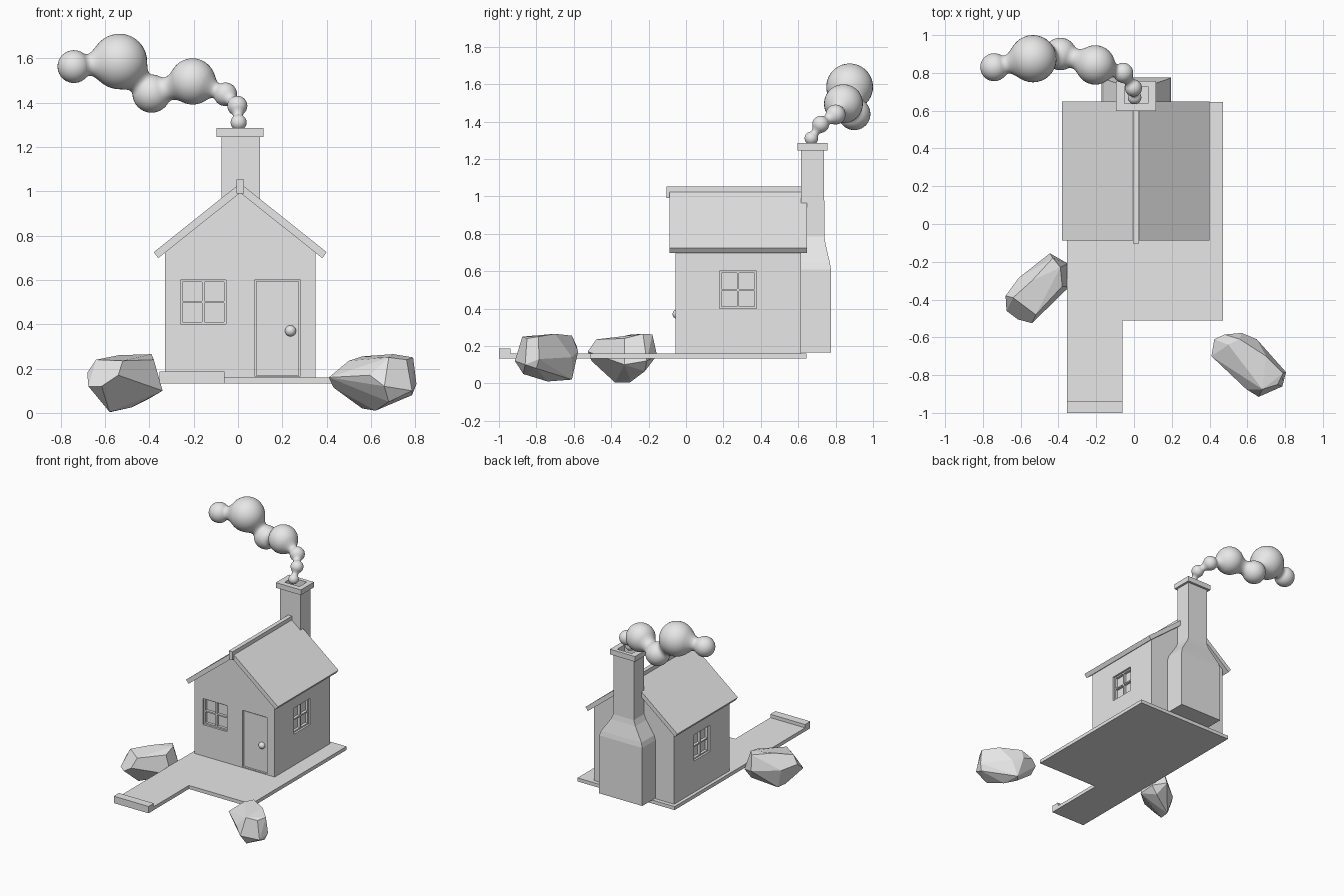
import bpy, bmesh
from math import sin, cos, pi, radians
from mathutils import Vector, Matrix

cube = bpy.data.objects.get("Cube")
if cube:
    bpy.data.objects.remove(cube, do_unlink=True)

grey = bpy.data.materials.new("plain grey")
grey.use_nodes = True
grey.diffuse_color = (0.8, 0.8, 0.8, 1)
grey.node_tree.nodes["Principled BSDF"].inputs["Base Color"].default_value = grey.diffuse_color


def finish(name, bm, smooth=False):
    bmesh.ops.recalc_face_normals(bm, faces=bm.faces)
    for face in bm.faces:
        face.smooth = smooth
    mesh = bpy.data.meshes.new(name)
    bm.to_mesh(mesh)
    bm.free()
    mesh.materials.append(grey)
    obj = bpy.data.objects.new(name, mesh)
    bpy.context.collection.objects.link(obj)
    return obj


def add_loft(bm, rings, caps=True):
    """Skin a row of point rings with quads."""
    rows = [[bm.verts.new(p) for p in ring] for ring in rings]
    count = len(rows[0])
    for low, high in zip(rows, rows[1:]):
        for i in range(count):
            j = (i + 1) % count
            bm.faces.new((low[i], low[j], high[j], high[i]))
    if caps:
        bm.faces.new(rows[0])
        bm.faces.new(rows[-1])


def loft(name, rings, caps=True):
    bm = bmesh.new()
    add_loft(bm, rings, caps)
    bmesh.ops.remove_doubles(bm, verts=bm.verts, dist=1e-5)
    return finish(name, bm)


def rect(x0, x1, y0, y1, z):
    return [(x0, y0, z), (x1, y0, z), (x1, y1, z), (x0, y1, z)]


def add_box(bm, low, high, frame=Matrix()):
    low, high = Vector(low), Vector(high)
    size = Matrix.Diagonal((*(high - low), 1))
    bmesh.ops.create_cube(bm, size=1, matrix=frame @ Matrix.Translation((low + high) / 2) @ size)


def box(name, low, high, frame=Matrix()):
    bm = bmesh.new()
    add_box(bm, low, high, frame)
    return finish(name, bm)


def gable(name, profile, y0, y1):
    return loft(name, [[(x + MID, y, z) for x, z in profile] for y in (y0, y1)])


def cut(target, cutter):
    mod = target.modifiers.new("cut", 'BOOLEAN')
    mod.operation, mod.solver, mod.object = 'DIFFERENCE', 'EXACT', cutter
    bpy.context.view_layer.objects.active = target
    bpy.ops.object.modifier_apply(modifier=mod.name)
    bpy.data.objects.remove(cutter, do_unlink=True)


MID = 0.01            # house centre line
HALF = 0.34           # half width of the house
FRONT, BACK = -0.055, 0.615
FLOOR = 0.16

# Deck with walkway and end step
deck = [(-0.355, -1), (-0.06, -1), (-0.06, -0.51), (0.47, -0.51), (0.47, 0.645), (-0.355, 0.645)]
loft("deck", [[(x, y, z) for x, y in deck] for z in (0.133, FLOOR)])
box("walkway_step", (-0.355, -1, FLOOR), (-0.06, -0.937, 0.186))

# House body
walls = gable("walls", [(-HALF, FLOOR), (HALF, FLOOR), (HALF, 0.725), (0, 0.995), (-HALF, 0.725)],
              FRONT, BACK)

# Roof and ridge
gable("roof", [(-0.39, 0.725), (-0.37, 0.698), (0, 0.993), (0.37, 0.698), (0.39, 0.725), (0, 1.036)],
      -0.087, 0.648)
box("roof_ridge", (MID - 0.016, -0.103, 0.99), (MID + 0.016, BACK, 1.053))


def window(name, place, angle, half):
    """Recessed four-pane window; local -y points out of the wall."""
    frame = Matrix.Translation(place) @ Matrix.Rotation(radians(angle), 4, 'Z')
    tall, bar, face, deep = 0.1, 0.01, 0.015, 0.035
    cut(walls, box("cutter", (-half, -0.05, -tall), (half, deep, tall), frame))
    bm = bmesh.new()
    for x in (-half, -bar / 2, half - bar):
        add_box(bm, (x, face, -tall), (x + bar, deep, tall), frame)
    for z in (-tall, -bar / 2, tall - bar):
        add_box(bm, (-half, face, z), (half, deep, z + bar), frame)
    finish(name, bm)


window("front_window", (-0.157, FRONT, 0.5), 0, 0.103)
window("left_window", (MID + HALF, 0.278, 0.5), 90, 0.098)
window("right_window", (MID - HALF, 0.278, 0.5), -90, 0.098)

# Door and knob
cut(walls, box("cutter", (0.075, -0.2, 0.166), (0.283, FRONT + 0.02, 0.6)))
box("door", (0.082, FRONT + 0.01, 0.169), (0.276, FRONT + 0.025, 0.593))
bm = bmesh.new()
bmesh.ops.create_uvsphere(bm, u_segments=20, v_segments=12, radius=0.025,
                          matrix=Matrix.Translation((0.237, FRONT + 0.008, 0.37)))
finish("door_knob", bm, True)

# Chimney with flared base and open flue
flue = (-0.05, 0.075, 0.637, 0.727)
sections = [(0.183, 0.775, 0.165), (0.183, 0.775, 0.61), (0.172, 0.769, 0.645),
            (0.105, 0.746, 0.745), (0.087, 0.74, 0.785), (0.087, 0.738, 1.245)]
rings = [rect(MID + 0.002 - w, MID + 0.002 + w, BACK, y, z) for w, y, z in sections]
loft("chimney", rings + [rect(*flue, 1.245), rect(*flue, 1.17)])
brim = (-0.096, 0.116, 0.597, 0.756)
loft("chimney_cap", [rect(*flue, 1.245), rect(*brim, 1.245), rect(*brim, 1.285),
                     rect(*flue, 1.285), rect(*flue, 1.245)], caps=False)

# Smoke: puffs joined by smooth necks
puffs = [((0.003, 0.67, 1.31), 0.036), ((-0.003, 0.72, 1.385), 0.045),
         ((-0.057, 0.8, 1.437), 0.053), ((-0.205, 0.842, 1.495), 0.104),
         ((-0.39, 0.9, 1.44), 0.086), ((-0.535, 0.875, 1.585), 0.125),
         ((-0.74, 0.83, 1.562), 0.074)]
bm = bmesh.new()
for place, radius in puffs:
    bmesh.ops.create_uvsphere(bm, u_segments=32, v_segments=20, radius=radius,
                              matrix=Matrix.Translation(place))
A = radians(50)
for (start, r1), (end, r2) in zip(puffs, puffs[1:]):
    start, end = Vector(start), Vector(end)
    axis = end - start
    turn = axis.to_track_quat('Z', 'Y')
    p0 = Vector((r1 * cos(A), r1 * sin(A)))
    p3 = Vector((axis.length - r2 * cos(A), r2 * sin(A)))
    reach = 0.45 * (p3.x - p0.x)
    p1 = p0 + reach * Vector((sin(A), -cos(A)))
    p2 = p3 - reach * Vector((sin(A), cos(A)))
    rings = []
    for step in range(11):
        t = step / 10
        s = 1 - t
        p = s**3 * p0 + 3 * s * s * t * p1 + 3 * s * t * t * p2 + t**3 * p3
        rings.append([start + turn @ Vector((p.y * cos(k * pi / 16), p.y * sin(k * pi / 16), p.x))
                      for k in range(32)])
    add_loft(bm, rings, caps=False)
finish("smoke", bm, True)


# Faceted boulders
def boulder(name, points):
    bm = bmesh.new()
    for p in points:
        bm.verts.new(p)
    hull = bmesh.ops.convex_hull(bm, input=bm.verts)
    loose = set(hull["geom_interior"]) | set(hull["geom_unused"])
    bmesh.ops.delete(bm, geom=[v for v in loose if isinstance(v, bmesh.types.BMVert)], context='VERTS')
    bmesh.ops.dissolve_limit(bm, angle_limit=radians(9), verts=bm.verts, edges=bm.edges)
    finish(name, bm)


boulder("right_boulder", [
    (-0.445, -0.155, 0.15), (-0.35, -0.21, 0.12), (-0.34, -0.33, 0.1), (-0.54, -0.525, 0.17),
    (-0.615, -0.505, 0.12), (-0.675, -0.46, 0.12), (-0.68, -0.38, 0.18), (-0.61, -0.285, 0.15),
    (-0.43, -0.18, 0.262), (-0.39, -0.23, 0.265), (-0.38, -0.33, 0.24), (-0.52, -0.48, 0.235),
    (-0.54, -0.3, 0.26), (-0.64, -0.39, 0.24), (-0.58, -0.38, 0.005), (-0.57, -0.3, 0.005),
    (-0.48, -0.3, 0.025), (-0.4, -0.22, 0.065)])
boulder("left_boulder", [
    (0.41, -0.7, 0.16), (0.425, -0.61, 0.17), (0.48, -0.585, 0.2), (0.57, -0.577, 0.17),
    (0.65, -0.61, 0.14), (0.805, -0.785, 0.13), (0.785, -0.86, 0.1), (0.66, -0.915, 0.12),
    (0.595, -0.875, 0.17), (0.5, -0.64, 0.235), (0.56, -0.61, 0.255), (0.7, -0.7, 0.265),
    (0.79, -0.79, 0.25), (0.76, -0.85, 0.24), (0.68, -0.875, 0.25), (0.43, -0.66, 0.115),
    (0.56, -0.66, 0.02), (0.62, -0.74, 0.01), (0.6, -0.61, 0.02), (0.785, -0.8, 0.08),
    (0.68, -0.87, 0.05)])
